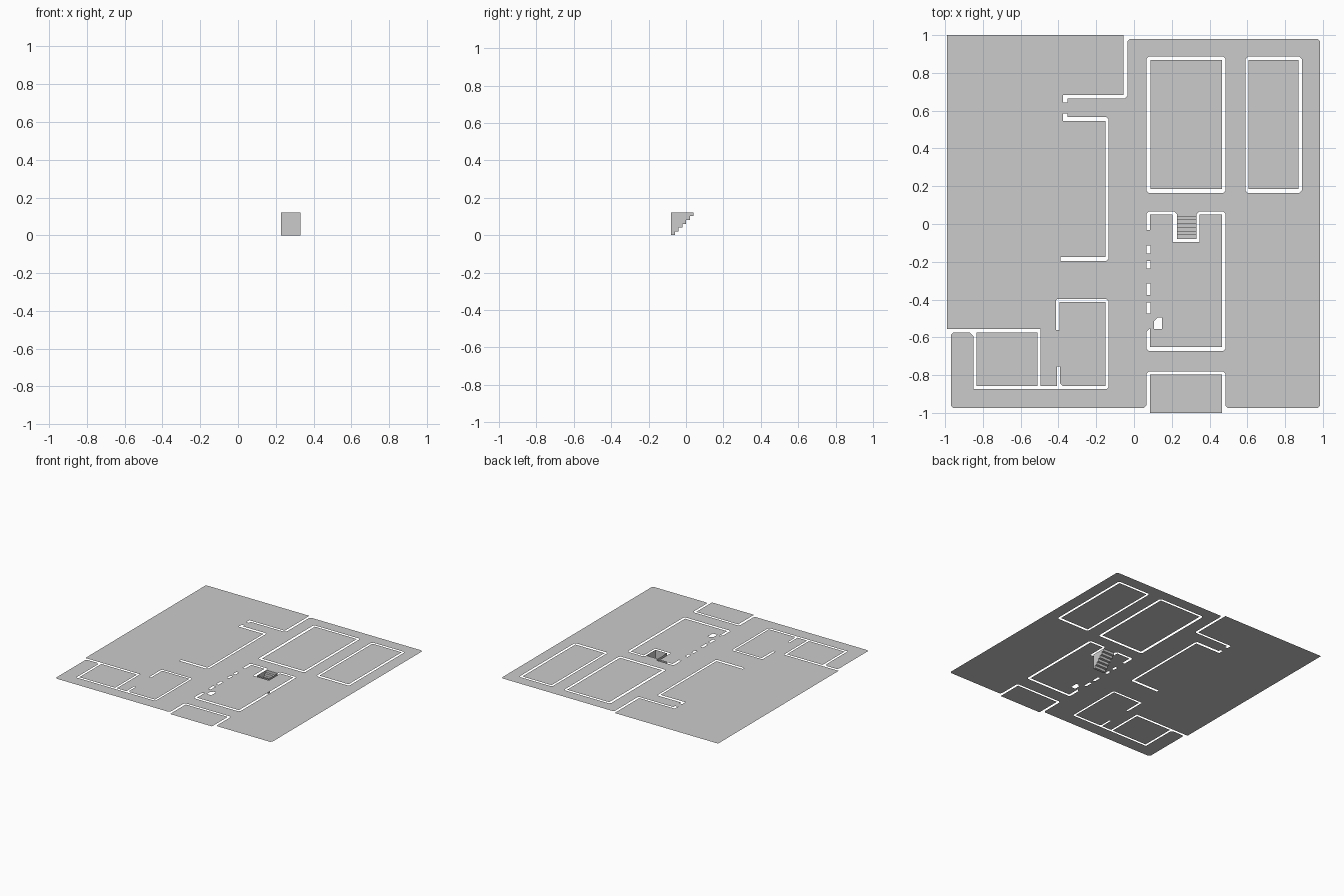
import bpy
import bmesh
from mathutils import Vector
from mathutils.geometry import tessellate_polygon

if "Cube" in bpy.data.objects:
    bpy.data.objects.remove(bpy.data.objects["Cube"])

FLOOR_Z = 0.122


def outline(corners):
    """Corner list (x, y[, chamfer]) -> list of points with cut corners."""
    pts = []
    n = len(corners)
    for i, c in enumerate(corners):
        p = Vector((c[0], c[1], FLOOR_Z))
        if len(c) == 2:
            pts.append(p)
            continue
        for q in (corners[i - 1], corners[(i + 1) % n]):
            d = Vector((q[0], q[1], FLOOR_Z)) - p
            pts.append(p + d.normalized() * c[2])
    return pts


def rect(x0, x1, y0, y1, c=None):
    pts = [(x0, y0), (x1, y0), (x1, y1), (x0, y1)]
    return [p + (c,) for p in pts] if c else pts


def finish(name, bm):
    mesh = bpy.data.meshes.new(name)
    bm.to_mesh(mesh)
    bm.free()
    obj = bpy.data.objects.new(name, mesh)
    bpy.context.collection.objects.link(obj)
    return obj


def slab(name, outer, holes=()):
    """Flat sheet with holes, facing up."""
    loops = [outline(l) for l in (outer, *holes)]
    bm = bmesh.new()
    verts = [bm.verts.new(p) for l in loops for p in l]
    for tri in tessellate_polygon(loops):
        if len(set(tri)) == 3:
            f = bm.faces.new([verts[i] for i in tri])
            f.normal_update()
            if f.normal.z < 0:
                f.normal_flip()
    finish(name, bm)


C = 0.013

# Main floor: right-hand corridors, lower-left rooms, then the large upper-left area
main = [
    (-0.035, 0.98, C), (0.985, 0.98, C), (0.985, -0.975, C), (0.485, -0.975, C),
    (0.485, -0.78, C), (0.065, -0.78, C), (0.065, -0.975, C), (-0.97, -0.975, C),
    (-0.97, -0.575, C), (-0.85, -0.575, 0.02), (-0.85, -0.874), (-0.135, -0.874, 0.01),
    (-0.135, -0.398, 0.01), (-0.412, -0.398, 0.006), (-0.412, -0.56), (-0.395, -0.56),
    (-0.395, -0.413), (-0.15, -0.413), (-0.15, -0.857), (-0.393, -0.857, 0.015),
    (-0.393, -0.755), (-0.408, -0.755), (-0.408, -0.857), (-0.495, -0.857),
    (-0.495, -0.556), (-0.99, -0.556), (-0.99, 1), (-0.055, 1), (-0.055, 0.682),
    (-0.376, 0.682), (-0.376, 0.642), (-0.352, 0.642), (-0.352, 0.665), (-0.035, 0.665, C),
]

# Wall footprint between the large area and the central corridor
long_wall = [
    (-0.376, 0.585), (-0.352, 0.585), (-0.352, 0.567), (-0.135, 0.567, C),
    (-0.135, -0.197, C), (-0.39, -0.197), (-0.39, -0.176), (-0.152, -0.176),
    (-0.152, 0.545), (-0.376, 0.545),
]

# Wall footprint round the middle room, including the stairwell recess
SX0, SX1, SY0, SY1 = 0.227, 0.331, -0.079, 0.04
middle_wall = [
    (0.065, -0.032), (0.065, 0.066, C), (SX0, 0.066, C), (SX0, SY1), (SX1, SY1),
    (SX1, 0.066, C), (0.485, 0.066, C), (0.485, -0.672, C), (0.065, -0.672, C),
    (0.065, -0.572), (0.086, -0.55), (0.086, -0.652), (0.465, -0.652), (0.465, 0.049),
    (0.347, 0.049), (0.347, -0.096), (0.205, -0.096), (0.205, 0.049), (0.086, 0.049),
    (0.086, -0.032),
]
# The recess strip and the pit are open together, so both lie inside this footprint:
# it is split into the room wall and the pit by the stairs themselves.

# Row of short piers on the west side of the middle room
piers = [rect(0.066, 0.087, y0, y1) for y0, y1 in
         ((-0.155, -0.115), (-0.235, -0.196), (-0.377, -0.315), (-0.475, -0.415))]
pillar = [(0.107, -0.557), (0.148, -0.557), (0.148, -0.495), (0.107, -0.495, 0.02)]

slab("main_floor", main, [
    long_wall, middle_wall, pillar, *piers,
    rect(0.065, 0.485, 0.164, 0.886, C),
    rect(0.59, 0.889, 0.164, 0.886, C),
])

# Separate room floors enclosed by walls
for name, r in {
    "north_room_floor": (0.087, 0.466, 0.185, 0.868),
    "northeast_room_floor": (0.607, 0.87, 0.185, 0.868),
    "south_room_floor": (0.086, 0.465, -1.0, -0.797),
    "southwest_room_floor": (-0.833, -0.511, -0.857, -0.574),
}.items():
    slab(name, rect(*r))

# Sunken stairwell: six steps down to the south, with side and end walls
STEPS = 6
dy, dz = (SY1 - SY0) / STEPS, FLOOR_Z / STEPS
profile = [(SY1, FLOOR_Z)]
for i in range(STEPS):
    y, z = SY1 - i * dy, FLOOR_Z - (i + 1) * dz
    profile += [(y, z), (y - dy, z)]
profile.append((SY0, FLOOR_Z))

bm = bmesh.new()
left, right = ([bm.verts.new((x, y, z)) for y, z in profile] for x in (SX0, SX1))
for i in range(len(profile) - 1):
    bm.faces.new((left[i], right[i], right[i + 1], left[i + 1]))
bm.faces.new(left)
bm.faces.new(right)
bmesh.ops.recalc_face_normals(bm, faces=bm.faces[:])
bm.faces.ensure_lookup_table()
if bm.faces[1].normal.z < 0:
    bmesh.ops.reverse_faces(bm, faces=bm.faces[:])
finish("stairwell", bm)
